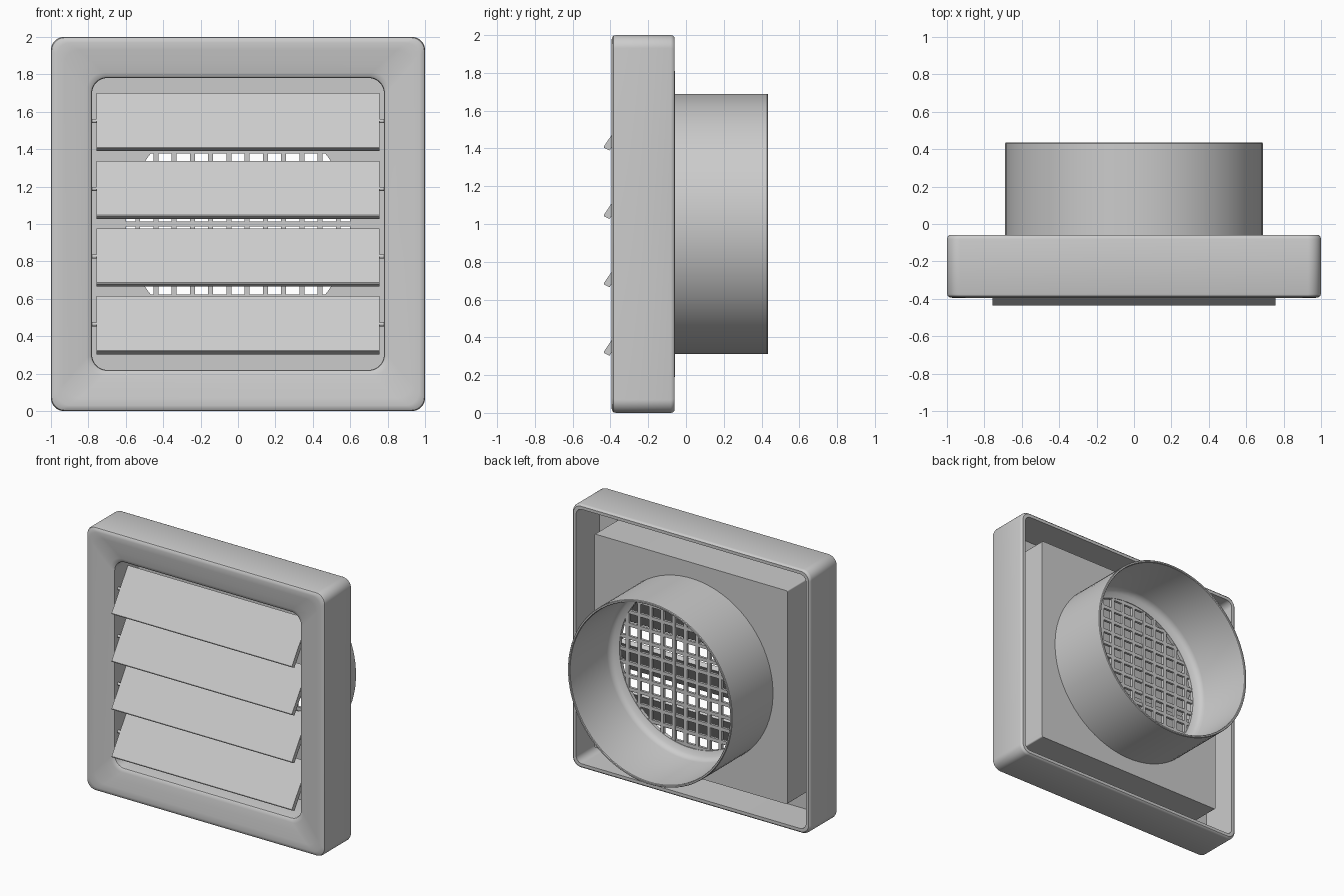
import bpy, bmesh
from math import pi, sin, cos, radians, sqrt
from mathutils import Vector

if "Cube" in bpy.data.objects:
    bpy.data.objects.remove(bpy.data.objects["Cube"])

SEG = 18  # points per quarter of every loop
CZ = 1.0  # height of the vent centre


def finish(name, bm, smooth=True):
    bmesh.ops.recalc_face_normals(bm, faces=bm.faces[:])
    me = bpy.data.meshes.new(name)
    bm.to_mesh(me)
    bm.free()
    ob = bpy.data.objects.new(name, me)
    bpy.context.collection.objects.link(ob)
    if smooth:
        bpy.ops.object.select_all(action='DESELECT')
        ob.select_set(True)
        bpy.context.view_layer.objects.active = ob
        bpy.ops.object.shade_smooth_by_angle(angle=radians(35))
    return ob


def loop_points(half, radius, y):
    """Rounded square loop; a circle when radius equals half."""
    pts = []
    for q in range(4):
        for k in range(SEG):
            circle = half == radius
            t = (k + 0.5) / SEG if circle else k / (SEG - 1)
            a = (q + t) * pi / 2
            c = half - radius
            sx = 1 if q in (0, 3) else -1
            sz = 1 if q in (0, 1) else -1
            pts.append((sx * c + radius * cos(a), y, CZ + sz * c + radius * sin(a)))
    return pts


def skin(name, loops, closed):
    bm = bmesh.new()
    rings = [[bm.verts.new(p) for p in loop_points(*l)] for l in loops]
    pairs = list(zip(rings, rings[1:]))
    if closed:
        pairs.append((rings[-1], rings[0]))
    n = SEG * 4
    for a, b in pairs:
        for i in range(n):
            j = (i + 1) % n
            bm.faces.new((a[i], a[j], b[j], b[i]))
    return finish(name, bm)


def add_box(bm, lo, hi):
    vs = bmesh.ops.create_cube(bm, size=1)['verts']
    for v in vs:
        v.co = Vector([lo[i] + (v.co[i] + 0.5) * (hi[i] - lo[i]) for i in range(3)])


# Housing: recessed plate, dished front frame, outer shell, gap and inner box
HOLE = 0.60
skin("housing", [
    (HOLE, HOLE, -0.085),
    (0.78, 0.08, -0.085), (0.78, 0.08, -0.35),
    (0.783, 0.083, -0.36), (0.792, 0.09, -0.367), (0.81, 0.095, -0.372),
    (0.86, 0.09, -0.38), (0.93, 0.08, -0.391), (0.97, 0.075, -0.395),
    (0.985, 0.07, -0.392), (0.996, 0.07, -0.385), (1.0, 0.07, -0.372),
    (1.0, 0.07, -0.08), (0.997, 0.07, -0.068), (0.988, 0.065, -0.06),
    (0.965, 0.05, -0.06), (0.965, 0.05, -0.34),
    (0.81, 0.01, -0.34), (0.81, 0.01, -0.058),
    (HOLE, HOLE, -0.058)], True)

# Duct spigot with a filleted throat
duct = [(0.69, -0.06), (0.69, 0.43), (0.686, 0.435), (0.676, 0.435), (0.672, 0.43),
        (0.665, 0.0), (0.658, -0.025), (0.638, -0.045), (HOLE, -0.058)]
skin("duct_spigot", [(r, r, y) for r, y in duct], True)

# Insect grille across the hole
bm = bmesh.new()
P, W = 0.0975, 0.013
R = HOLE + 0.01
for i in range(-6, 6):
    x = (i + 0.5) * P
    if abs(x) < HOLE:
        h = sqrt(R * R - x * x)
        add_box(bm, (x - W, -0.082, CZ - h), (x + W, -0.061, CZ + h))
for i in range(-6, 7):
    z = i * P
    if abs(z) < HOLE:
        h = sqrt(R * R - z * z)
        add_box(bm, (-h, -0.081, CZ + z - W), (h, -0.062, CZ + z + W))
finish("grille", bm, False)

# Four tilted louvres, each with a pivot pin at both ends
for n in range(4):
    top = 1.70 - n * 0.362
    bm = bmesh.new()
    prof = [(-0.24, top), (-0.435, top - 0.29), (-0.434, top - 0.297),
            (-0.405, top - 0.311), (-0.21, top - 0.02)]
    ends = [[bm.verts.new((x, y, z)) for y, z in prof] for x in (-0.757, 0.757)]
    for e in ends:
        bm.faces.new(e)
    for i in range(5):
        j = (i + 1) % 5
        bm.faces.new((ends[0][i], ends[0][j], ends[1][j], ends[1][i]))
    finish("louvre_%d" % (n + 1), bm, False)
    for s, side in ((-1, "left"), (1, "right")):
        bpy.ops.mesh.primitive_cylinder_add(
            vertices=16, radius=0.011, depth=0.05,
            location=(s * 0.765, -0.322, top - 0.15), rotation=(0, pi / 2, 0))
        pin = bpy.context.object
        pin.name = "pin_%s_%d" % (side, n + 1)
        bpy.ops.object.shade_smooth_by_angle(angle=radians(35))
